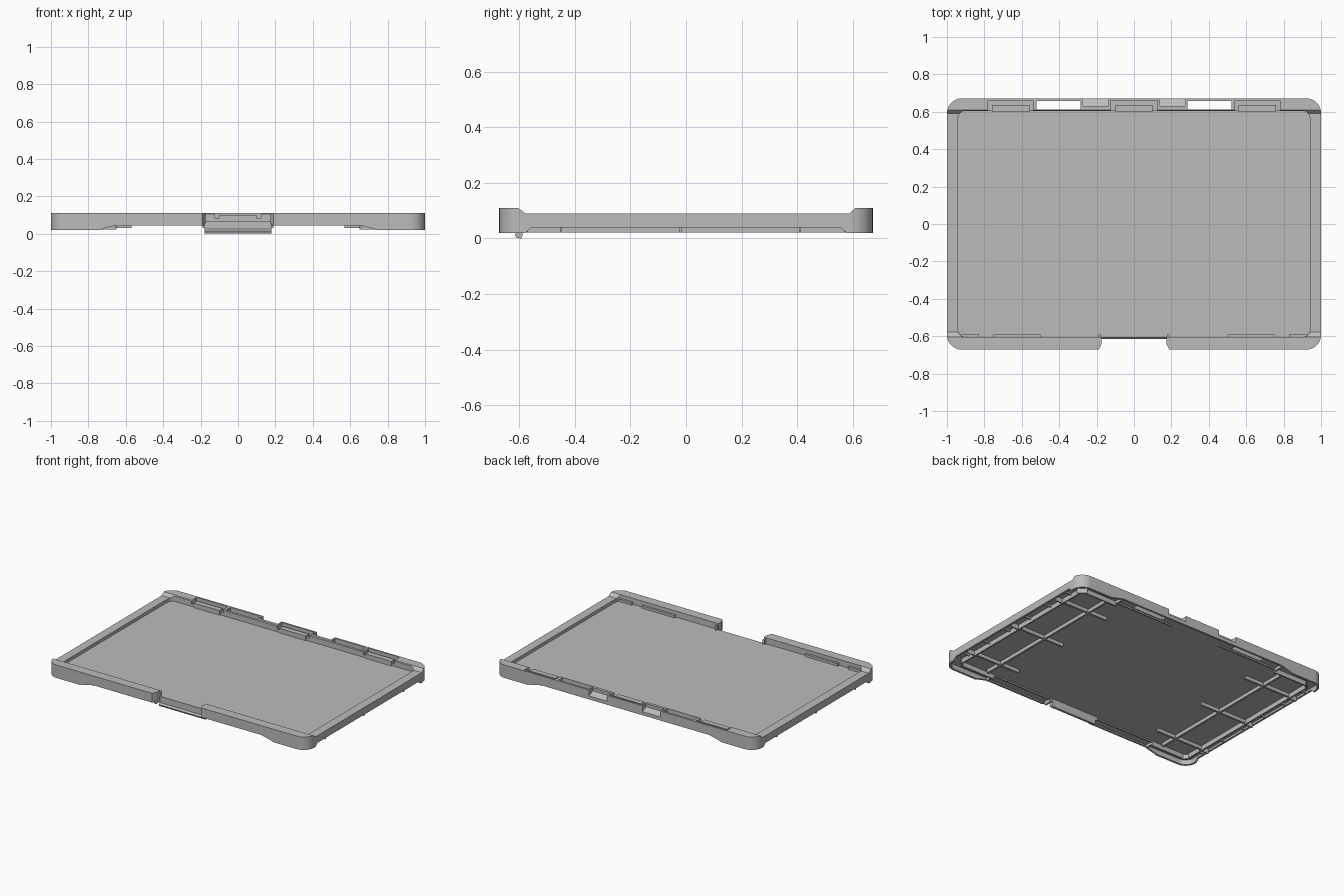
import bpy, bmesh, math
from mathutils import Vector

cube = bpy.data.objects.get("Cube")
if cube:
    bpy.data.objects.remove(cube, do_unlink=True)

grey = bpy.data.materials.new("mid_grey")
grey.use_nodes = True
colour = (0.5, 0.5, 0.5, 1)
grey.diffuse_color = colour
grey.node_tree.nodes["Principled BSDF"].inputs["Base Color"].default_value = colour


def prism(name, points, axis, lo, hi):
    """Extrude a 2D outline along axis x (points y,z), y (x,z) or z (x,y)."""
    place = {"x": lambda p, d: (d, p[0], p[1]),
             "y": lambda p, d: (p[0], d, p[1]),
             "z": lambda p, d: (p[0], p[1], d)}[axis]
    bm = bmesh.new()
    face = bm.faces.new([bm.verts.new(place(p, lo)) for p in points])
    top = bmesh.ops.extrude_face_region(bm, geom=[face])["geom"]
    shift = Vector(place((0, 0), hi - lo))
    bmesh.ops.translate(bm, vec=shift, verts=[v for v in top if isinstance(v, bmesh.types.BMVert)])
    bmesh.ops.recalc_face_normals(bm, faces=bm.faces)
    mesh = bpy.data.meshes.new(name)
    bm.to_mesh(mesh)
    bm.free()
    mesh.materials.append(grey)
    obj = bpy.data.objects.new(name, mesh)
    bpy.context.collection.objects.link(obj)
    return obj


def box(name, x0, x1, y0, y1, z0, z1):
    return prism(name, [(x0, y0), (x1, y0), (x1, y1), (x0, y1)], "z", z0, z1)


def rounded(hx, hy, r, n=10):
    pts = []
    for k, (sx, sy) in enumerate([(1, 1), (-1, 1), (-1, -1), (1, -1)]):
        for i in range(n + 1):
            a = math.pi / 2 * (k + i / n)
            pts.append((sx * (hx - r) + r * math.cos(a), sy * (hy - r) + r * math.sin(a)))
    return pts


def cut(obj, cutter):
    cutter.hide_render = True
    mod = obj.modifiers.new("cut", "BOOLEAN")
    mod.operation = "DIFFERENCE"
    mod.solver = "EXACT"
    mod.object = cutter
    bpy.context.view_layer.objects.active = obj
    bpy.ops.object.modifier_apply(modifier=mod.name)
    bpy.data.objects.remove(cutter, do_unlink=True)


# Tray body: rounded slab, hollow below, panel recessed on top
W, D = 1.0, 0.672
tray = prism("tray_body", rounded(W, D, 0.08), "z", 0.02, 0.11)
cut(tray, prism("under_cutter", rounded(W - 0.014, D - 0.014, 0.066), "z", -0.1, 0.054))
cut(tray, prism("panel_cutter", rounded(0.94, 0.605, 0.035, 3), "z", 0.068, 0.2))

# Lowered short sides with sloped shoulders at the corners
cut(tray, prism("side_top_cutter", [(-0.578, 0.09), (0.59, 0.09), (0.612, 0.112),
                                    (0.612, 0.2), (-0.608, 0.2), (-0.608, 0.112)], "x", -1.2, 1.2))

# Raised lower edges of the skirt between the corner feet
for s in (-1, 1):
    cut(tray, prism("long_edge_cutter", [(-0.75, 0.01), (0.75, 0.01), (0.73, 0.025), (0.65, 0.045),
                                         (-0.65, 0.045), (-0.73, 0.025)],
                    "y", s * 0.66 - 0.03, s * 0.66 + 0.03))
    cut(tray, prism("short_edge_cutter", [(-0.59, 0.01), (0.59, 0.01), (0.555, 0.04), (-0.555, 0.04)],
                    "x", s * 0.99 - 0.03, s * 0.99 + 0.03))

# Latch gap in the front rim
cut(tray, prism("latch_cutter", [(-0.175, -0.605), (-0.175, -0.645), (-0.205, -0.7),
                                 (0.205, -0.7), (0.175, -0.645), (0.175, -0.605)], "z", -0.1, 0.2))

# Back rim: through slots, ramped notches and clip pockets
for s in (-1, 1):
    x0, x1 = sorted((s * 0.285, s * 0.52))
    cut(tray, box("slot_cutter", x0, x1, 0.612, 0.658, -0.1, 0.2))
    x0, x1 = sorted((s * 0.135, s * 0.275))
    cut(tray, prism("ramp_cutter", [(0.63, 0.2), (0.63, 0.088), (0.7, 0.057), (0.7, 0.2)], "x", x0, x1))
for x, half in ((-0.66, 0.12), (0, 0.125), (0.66, 0.12)):
    cut(tray, box("pocket_cutter", x - half, x + half, 0.59, 0.66, 0.085, 0.2))
    box("back_clip", x - 0.1, x + 0.1, 0.598, 0.635, 0.06, 0.1)

bpy.ops.object.select_all(action="DESELECT")
tray.select_set(True)
bpy.context.view_layer.objects.active = tray
bpy.ops.object.shade_smooth_by_angle(angle=math.radians(25))

# Front latch tab with a hooked foot
prism("latch_tab", [(-0.606, 0.066), (-0.606, 0.024), (-0.616, 0.014), (-0.61, 0.002),
                    (-0.592, 0.0), (-0.588, 0.012), (-0.588, 0.066)], "x", -0.178, 0.178)

for s in (-1, 1):
    def mirrored(name, x0, x1, *rest):
        a, b = sorted((s * x0, s * x1))
        return box(name, a, b, *rest)

    # Gap end walls and small lips on the front rim
    mirrored("latch_gap_wall", 0.176, 0.19, -0.648, -0.59, 0.03, 0.1)
    mirrored("front_lip_inner", 0.5, 0.75, -0.61, -0.59, 0.06, 0.085)
    mirrored("front_lip_outer", 0.83, 0.94, -0.61, -0.59, 0.06, 0.085)

    # Inner walls under the rim
    mirrored("inner_side_wall", 0.925, 0.935, -0.57, 0.57, 0.022, 0.06)
    for t in (-1, 1):
        y0, y1 = sorted((t * 0.595, t * 0.605))
        mirrored("inner_foot_wall", 0.65, 0.9, y0, y1, 0.022, 0.06)
        mirrored("inner_long_wall", 0.19, 0.65, y0, y1, 0.045, 0.06)
        y0, y1 = sorted((t * 0.6, t * 0.66))
        mirrored("foot_end_wall", 0.65, 0.66, y0, y1, 0.034, 0.06)
        a, b = s * 0.935, t * 0.605
        prism("corner_web", [(s * 0.9, b), (a, t * 0.57), (a + s * 0.01, t * 0.57),
                             (s * 0.9, b + t * 0.01)], "z", 0.022, 0.06)

    # Stiffening ribs under the panel
    mirrored("long_rib", 0.712, 0.726, -0.575, 0.575, 0.03, 0.06)
    for y in (-0.45, -0.02, 0.41):
        mirrored("cross_rib", 0.57, 0.93, y - 0.007, y + 0.007, 0.03, 0.06)
        mirrored("side_web", 0.92, 0.988, y - 0.004, y + 0.004, 0.022, 0.06)
    for i in range(6):
        y = -0.5 + 0.2 * i
        mirrored("rim_web", 0.93, 0.988, y - 0.004, y + 0.004, 0.042, 0.06)
